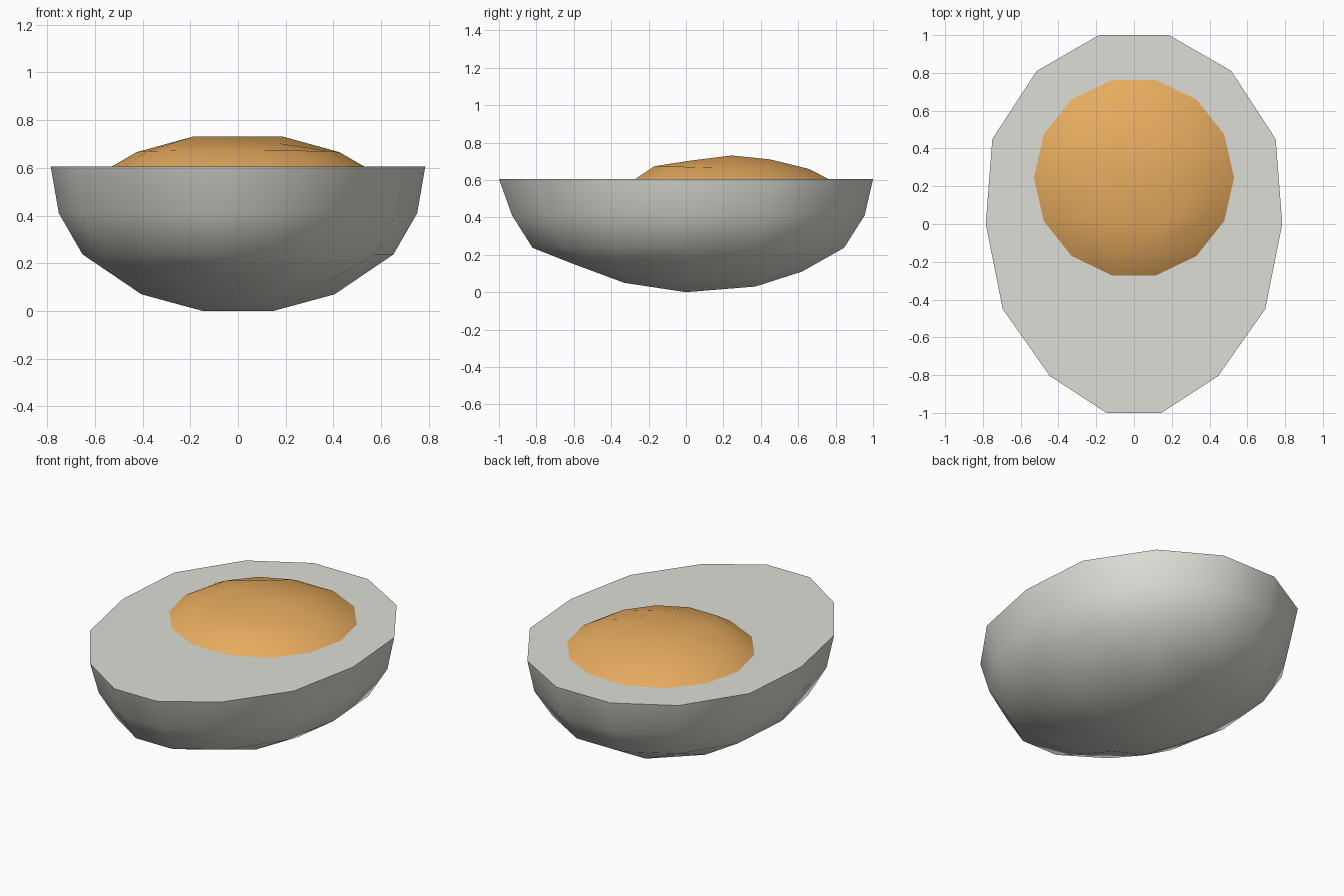
import bpy, bmesh, math

if "Cube" in bpy.data.objects:
    bpy.data.objects.remove(bpy.data.objects["Cube"])

RIM_Z = 0.605
YOLK_Y, YOLK_R = 0.245, 0.53


def material(name, rgb):
    m = bpy.data.materials.new(name)
    m.diffuse_color = (*rgb, 1)
    m.use_nodes = True
    m.node_tree.nodes["Principled BSDF"].inputs["Base Color"].default_value = m.diffuse_color
    return m


def mirrored(half):
    """Right-hand points followed by their mirror images, in reverse."""
    return half + [(-p[0], *p[1:]) for p in reversed(half)]


def verts(bm, pts):
    return [bm.verts.new(p) for p in pts]


def bridge(bm, a, b):
    """Quads between two closed rings."""
    for i in range(len(a)):
        j = (i + 1) % len(a)
        bm.faces.new((a[i], a[j], b[j], b[i]))


def patch(bm, rows):
    """Fill between rows; a row two points longer gets corner triangles."""
    for a, b in zip(rows, rows[1:]):
        if len(a) > len(b):
            a, b = b, a
        if len(b) > len(a):
            bm.faces.new((a[0], b[0], b[1]))
            bm.faces.new((a[-1], b[-2], b[-1]))
            b = b[1:-1]
        for i in range(len(a) - 1):
            bm.faces.new((a[i], b[i], b[i + 1], a[i + 1]))


def finish(bm, name, mat):
    bmesh.ops.recalc_face_normals(bm, faces=bm.faces)
    me = bpy.data.meshes.new(name)
    bm.to_mesh(me)
    bm.free()
    ob = bpy.data.objects.new(name, me)
    bpy.context.collection.objects.link(ob)
    me.materials.append(mat)
    bpy.ops.object.select_all(action='DESELECT')
    ob.select_set(True)
    bpy.context.view_layer.objects.active = ob
    bpy.ops.object.shade_smooth_by_angle(angle=math.radians(50))


def yolk_ring(scale, z, tilt=0.0):
    pts = []
    for i in range(7):
        a = math.pi / 14 + i * math.pi / 7
        y = YOLK_R * scale * math.cos(a)
        pts.append((YOLK_R * scale * math.sin(a), YOLK_Y + y, z - tilt * y))
    return mirrored(pts)


# Egg white: three rim rings, a rounded bottom and a flat cut face
rim = [(0.185, 1.0), (0.515, 0.81), (0.75, 0.45), (0.785, 0),
       (0.695, -0.45), (0.445, -0.805), (0.145, -1.0)]
bm = bmesh.new()
rings = []
for z, sx, back, front in ((RIM_Z, 1, 1, 1), (0.41, 0.957, 0.955, 0.93),
                           (0.237, 0.83, 0.845, 0.82)):
    half = [(x * sx, y * (back if y > 0 else front), z) for x, y in rim]
    rings.append(verts(bm, mirrored(half)))
for a, b in zip(rings, rings[1:]):
    bridge(bm, a, b)
bottom = [[], [(0.16, 0.62, 0.11)],
          [(0.39, 0.37, 0.10), (0.16, 0.37, 0.03)],
          [(0.405, 0, 0.07), (0.148, 0, 0)],
          [(0.37, -0.35, 0.12), (0.14, -0.33, 0.05)],
          [(0.13, -0.60, 0.15)], []]
low = rings[-1]
patch(bm, [[low[i]] + verts(bm, mirrored(b)) + [low[13 - i]]
           for i, b in enumerate(bottom)])
bridge(bm, rings[0], verts(bm, yolk_ring(1, RIM_Z)))
finish(bm, "egg_white", material("egg white", (0.72, 0.73, 0.67)))

# Yolk: low dome in the cut face
bm = bmesh.new()
base = verts(bm, yolk_ring(1, RIM_Z))
r = verts(bm, yolk_ring(0.8, 0.666, 0.018))
bridge(bm, base, r)
bm.faces.new(base)
rows = [[r[1], r[0], r[13], r[12]]]
for i, p in ((2, (0.17, 0.45, 0.71)), (3, (0.188, 0.245, 0.731)),
             (4, (0.17, 0.02, 0.703))):
    rows.append([r[i]] + verts(bm, mirrored([p])) + [r[13 - i]])
rows.append([r[5], r[6], r[7], r[8]])
patch(bm, rows)
finish(bm, "yolk", material("yolk orange", (0.80, 0.41, 0.115)))
